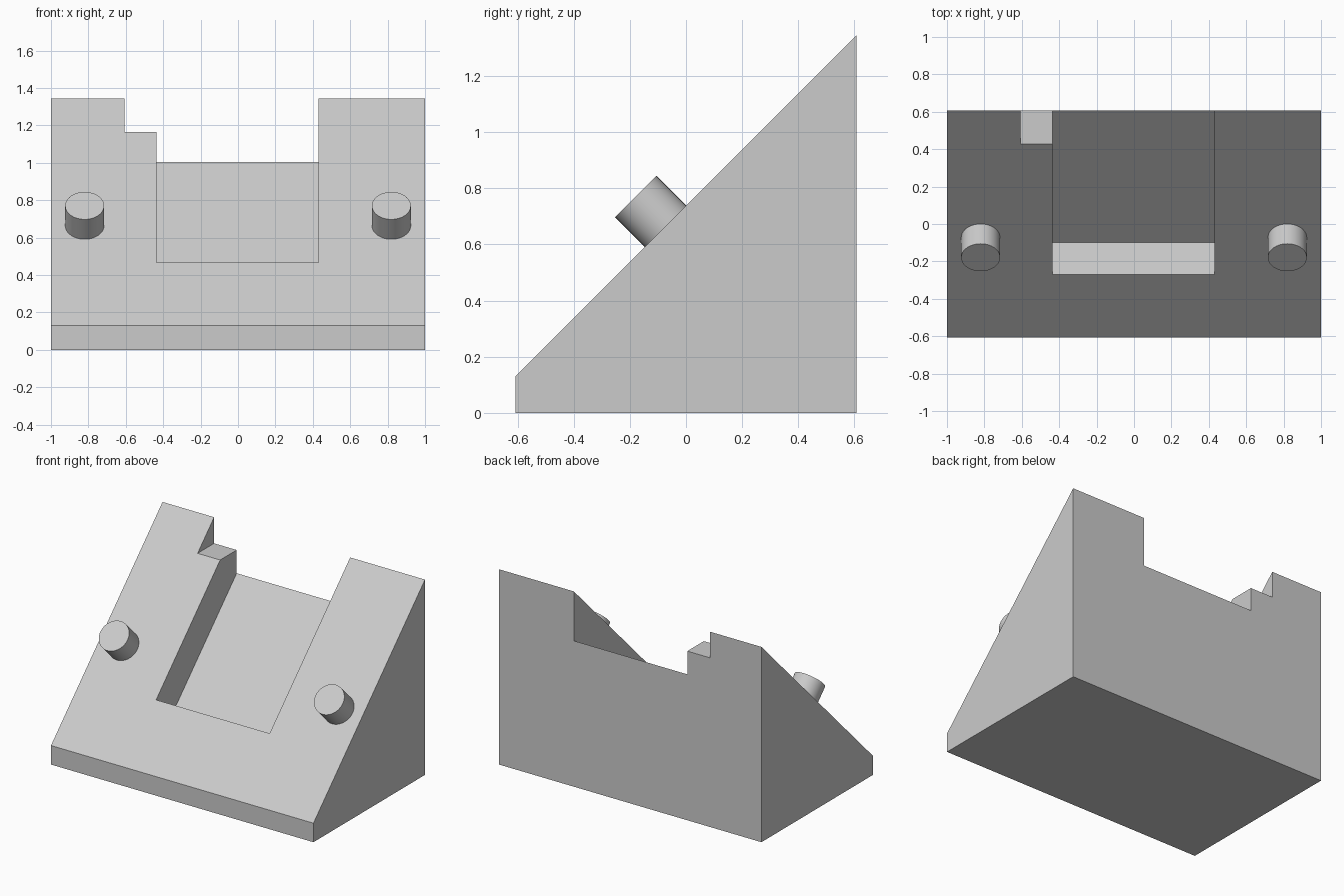
import bpy, bmesh, math
from mathutils import Vector, Matrix

cube = bpy.data.objects.get("Cube")
if cube:
    bpy.data.objects.remove(cube, do_unlink=True)

grey = bpy.data.materials.new("light grey")
grey.use_nodes = True
COLOUR = (0.6, 0.6, 0.6, 1)
grey.diffuse_color = COLOUR
grey.node_tree.nodes["Principled BSDF"].inputs["Base Color"].default_value = COLOUR


def make_object(name, bm):
    bmesh.ops.recalc_face_normals(bm, faces=bm.faces)
    mesh = bpy.data.meshes.new(name)
    bm.to_mesh(mesh)
    bm.free()
    mesh.materials.append(grey)
    obj = bpy.data.objects.new(name, mesh)
    bpy.context.collection.objects.link(obj)
    return obj


def prism(name, profile, x0, x1):
    """Extrude a (y, z) outline along x."""
    bm = bmesh.new()
    face = bm.faces.new([bm.verts.new((x0, y, z)) for y, z in profile])
    ext = bmesh.ops.extrude_face_region(bm, geom=[face])
    verts = [v for v in ext["geom"] if isinstance(v, bmesh.types.BMVert)]
    bmesh.ops.translate(bm, verts=verts, vec=(x1 - x0, 0, 0))
    return make_object(name, bm)


# Sloped wedge with a short upright front lip
wedge = prism("wedge_body", [(-0.607, 0), (0.607, 0), (0.607, 1.345), (-0.607, 0.131)], -1, 1)

# Sloped pocket, open at the back, and the level step beside it
pocket = prism("pocket_cutter", [(-0.37, 0.568), (-0.10, 0.298), (0.8, 1.198), (0.8, 1.738)], -0.435, 0.43)
step = prism("step_cutter", [(0.3, 1.165), (0.8, 1.165), (0.8, 1.6), (0.3, 1.6)], -0.607, -0.2)
for cutter in (pocket, step):
    cutter.hide_render = True
    mod = wedge.modifiers.new(cutter.name, 'BOOLEAN')
    mod.operation = 'DIFFERENCE'
    mod.solver = 'EXACT'
    mod.object = cutter

# Bake the cuts, then drop the cutters
bpy.context.view_layer.update()
cut_mesh = bpy.data.meshes.new_from_object(wedge.evaluated_get(bpy.context.evaluated_depsgraph_get()))
wedge.modifiers.clear()
wedge.data = cut_mesh
for cutter in (pocket, step):
    bpy.data.objects.remove(cutter, do_unlink=True)

# Round pegs standing square to the slope, sunk slightly into it
normal = Vector((0, -1, 1)).normalized()
LENGTH, SINK = 0.15, 0.02
for side, x in (("right", -0.82), ("left", 0.82)):
    centre = Vector((x, -0.073, 0.665)) + normal * (LENGTH - SINK) / 2
    bm = bmesh.new()
    bmesh.ops.create_cone(bm, cap_ends=True, segments=48, radius1=0.104, radius2=0.104,
                          depth=LENGTH + SINK,
                          matrix=Matrix.Translation(centre) @ Matrix.Rotation(math.radians(45), 4, 'X'))
    peg = make_object(side + "_peg", bm)
    bpy.ops.object.select_all(action='DESELECT')
    peg.select_set(True)
    bpy.context.view_layer.objects.active = peg
    bpy.ops.object.shade_smooth_by_angle(angle=math.radians(40))
